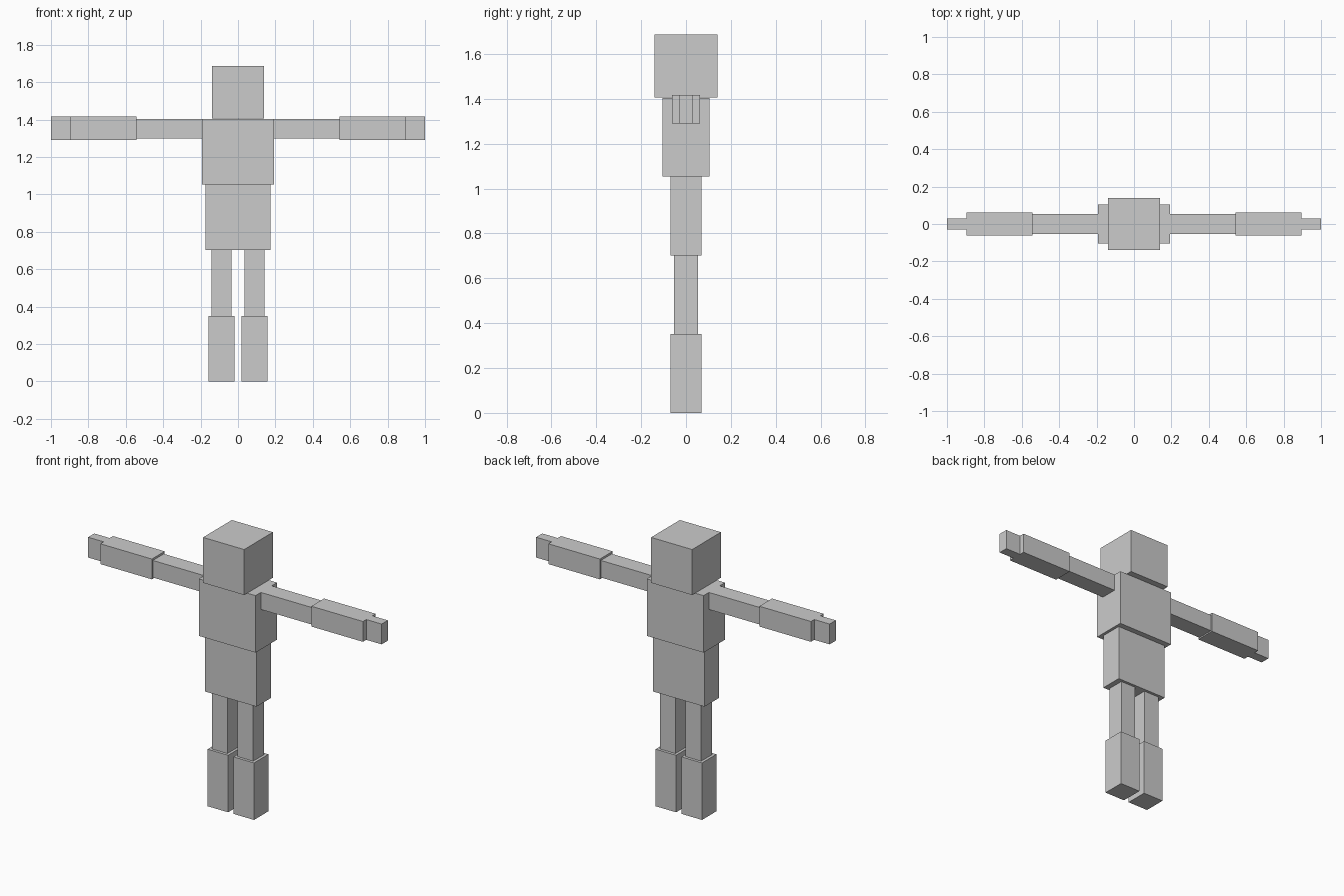
import bpy

if "Cube" in bpy.data.objects:
    bpy.data.objects.remove(bpy.data.objects["Cube"])


def box(name, x, y, z):
    """Box spanning the x, y and z ranges."""
    centre = [(r[0] + r[1]) / 2 for r in (x, y, z)]
    size = [r[1] - r[0] for r in (x, y, z)]
    bpy.ops.mesh.primitive_cube_add(size=1, location=centre)
    obj = bpy.context.object
    obj.name = name
    obj.scale = size
    return obj


def sym(h):
    return (-h, h)


# Torso and head
box("abdomen", sym(0.175), sym(0.07), (0.702, 1.053))
box("chest", sym(0.193), sym(0.105), (1.053, 1.404))
box("head", sym(0.14), sym(0.14), (1.407, 1.687))

# Limbs: name, x range on the right side, half depth, z range
limbs = [
    ("lower_leg", (0.018, 0.158), 0.07, (0.0, 0.351)),
    ("upper_leg", (0.035, 0.141), 0.053, (0.351, 0.702)),
    ("upper_arm", (0.193, 0.543), 0.053, (1.299, 1.404)),
    ("forearm", (0.543, 0.895), 0.062, (1.291, 1.416)),
    ("hand", (0.895, 1.0), 0.03, (1.291, 1.416)),
]
for name, (x0, x1), depth, z in limbs:
    box("right_" + name, (x0, x1), sym(depth), z)
    box("left_" + name, (-x1, -x0), sym(depth), z)
